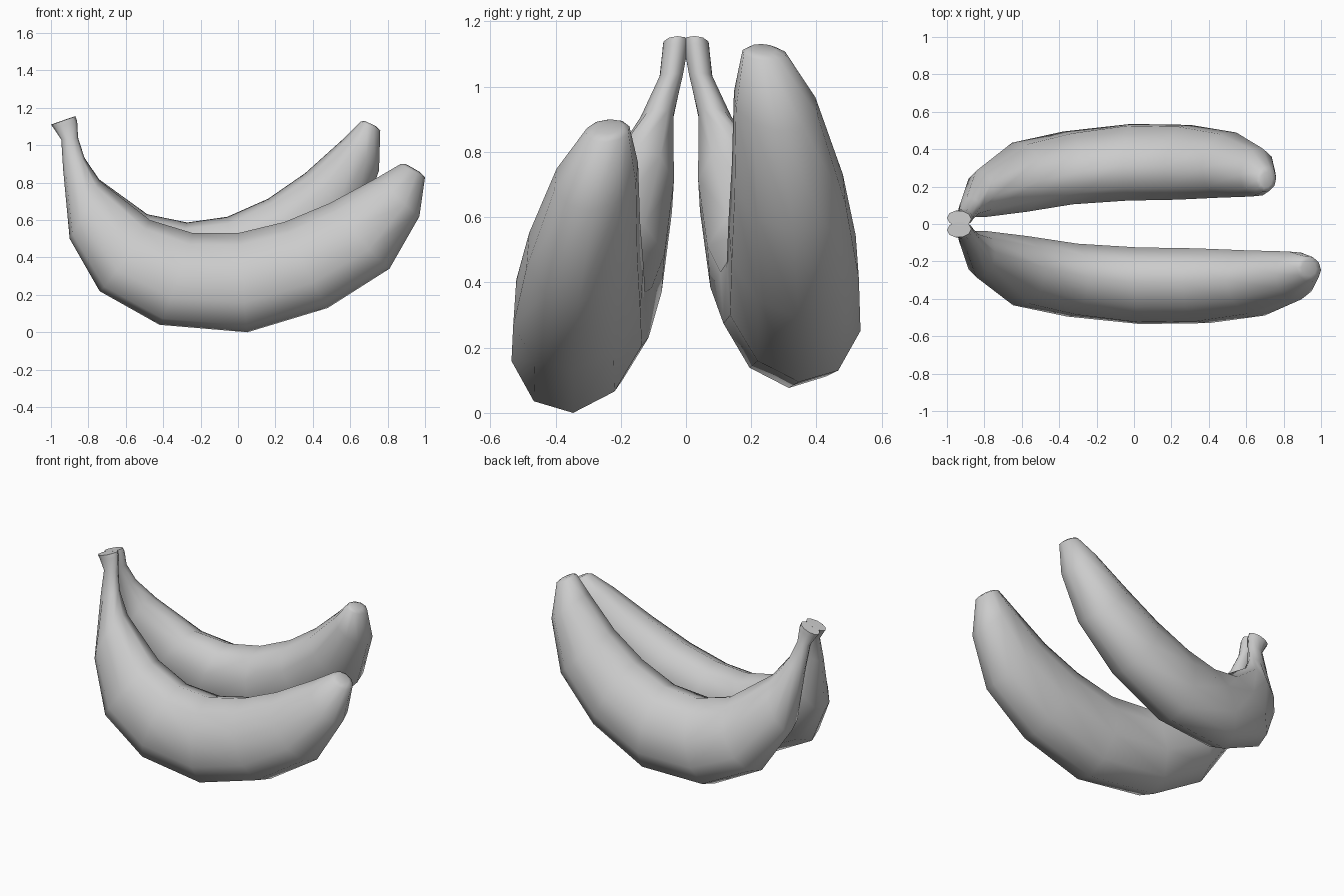
import bpy
import bmesh
from math import cos, sin, tau
from mathutils import Vector

cube = bpy.data.objects.get("Cube")
if cube:
    bpy.data.objects.remove(cube, do_unlink=True)

SIDES = 10
ROLL = 0.12  # slight twist of every cross-section

# Cross-sections from stem to tip:
# outer x, outer z, inner x, inner z, centre y, half width
SECTIONS = [
    (-1.0, 1.11, -.87, 1.155, -.03, .04),
    (-.985, 1.09, -.86, 1.13, -.034, .038),
    (-.945, 1.03, -.855, 1.04, -.045, .035),
    (-.935, .87, -.82, .93, -.09, .05),
    (-.9, .5, -.74, .81, -.16, .12),
    (-.74, .22, -.47, .6, -.25, .18),
    (-.42, .04, -.24, .53, -.3, .19),
    (.05, 0, 0, .53, -.33, .2),
    (.48, .13, .25, .59, -.33, .195),
    (.81, .34, .49, .69, -.315, .17),
    (.97, .62, .75, .83, -.275, .125),
    (1, .83, .87, .9, -.24, .065),
    (.975, .855, .895, .9, -.235, .04),
]


def section_ring(outer_x, outer_z, inner_x, inner_z, centre_y, half_width):
    """Tilted oval between the outer and the inner curve of the fruit."""
    outer = Vector((outer_x, centre_y - half_width * .08, outer_z))
    inner = Vector((inner_x, centre_y + half_width * .08, inner_z))
    middle, reach = (outer + inner) / 2, (outer - inner) / 2
    across = Vector((0, half_width / sin(tau / 5), 0))
    points = []
    for k in range(SIDES):
        angle = tau * k / SIDES
        side = across * sin(angle)
        point = middle + reach * cos(angle) + side
        point.z += ROLL * side.y * min(1, half_width * 5)
        points.append(point)
    return points


def curl(point):
    """Mirror to the back and curl the tip further up."""
    t = max(0, (point.x + .9) / 1.9)
    return Vector((point.x - .23 * t ** 1.8 * (.75 + .35 * point.z),
                   -point.y,
                   point.z + .25 * t ** 1.4))


def make_banana(name, material, shape=None):
    bm = bmesh.new()
    rings = []
    for section in SECTIONS:
        points = section_ring(*section)
        if shape:
            points = [shape(p) for p in points]
        rings.append([bm.verts.new(p) for p in points])
    # Skin
    for a, b in zip(rings, rings[1:]):
        for k in range(SIDES):
            n = (k + 1) % SIDES
            bm.faces.new((a[k], a[n], b[n], b[k]))
    # Stem cut and blossom end
    bm.faces.new(rings[0])
    bm.faces.new(rings[-1])
    bmesh.ops.recalc_face_normals(bm, faces=bm.faces)
    mesh = bpy.data.meshes.new(name)
    bm.to_mesh(mesh)
    bm.free()
    mesh.materials.append(material)
    banana = bpy.data.objects.new(name, mesh)
    bpy.context.collection.objects.link(banana)
    bpy.ops.object.select_all(action='DESELECT')
    banana.select_set(True)
    bpy.context.view_layer.objects.active = banana
    bpy.ops.object.shade_smooth_by_angle(angle=tau / 6)
    return banana


# Plain skin colour
skin = bpy.data.materials.new("light_grey_skin")
skin.use_nodes = True
colour = (.6, .6, .6, 1)
skin.diffuse_color = colour
skin.node_tree.nodes["Principled BSDF"].inputs["Base Color"].default_value = colour

make_banana("front_banana", skin)
make_banana("back_banana", skin, curl)
